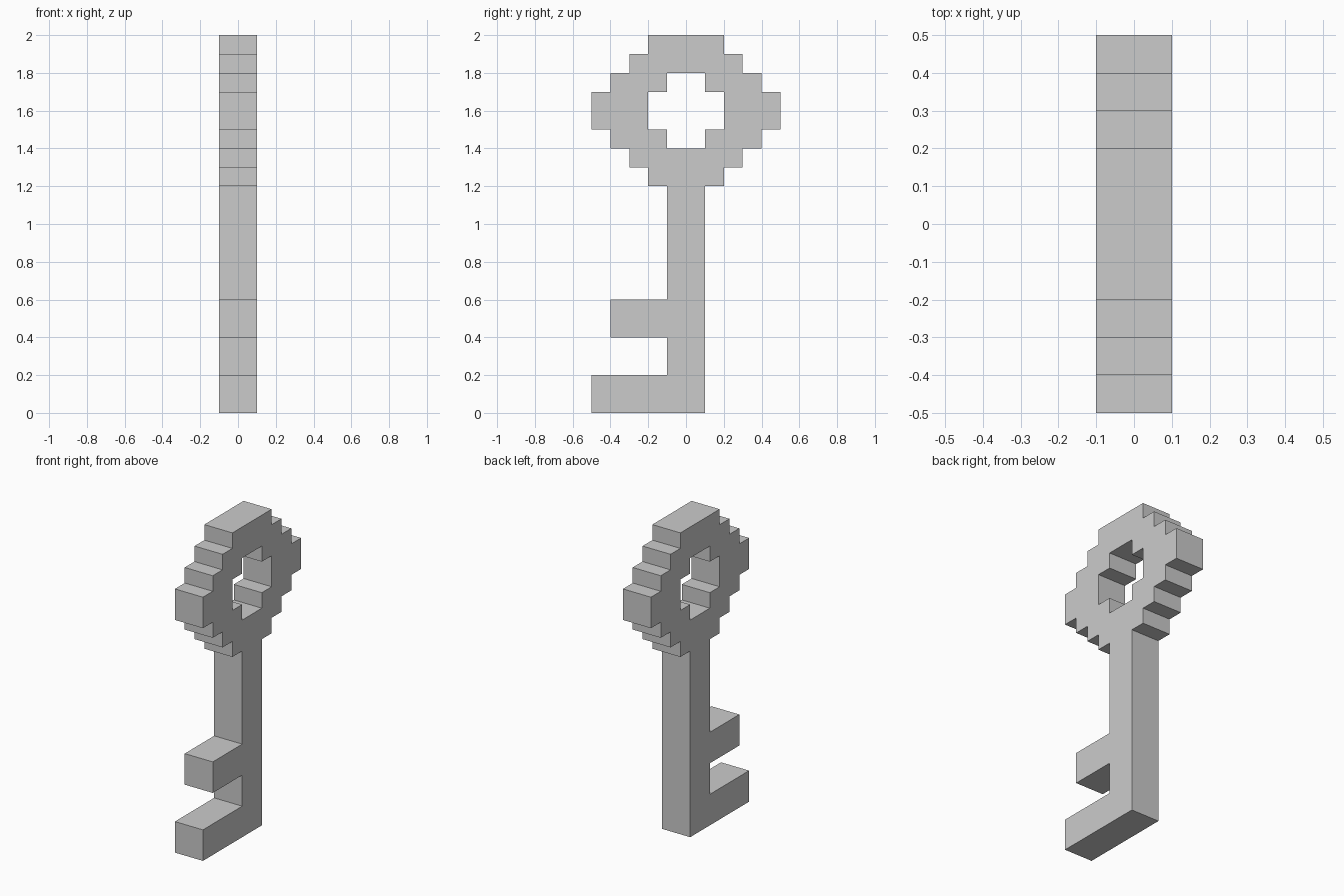
import bpy
import bmesh

cube = bpy.data.objects.get("Cube")
if cube:
    bpy.data.objects.remove(cube)

UNIT = 0.1          # one stair step
HALF_THICKNESS = 0.1

grey = bpy.data.materials.new("light_grey")
grey.use_nodes = True
colour = (0.6, 0.6, 0.6, 1)
grey.diffuse_color = colour
grey.node_tree.nodes["Principled BSDF"].inputs["Base Color"].default_value = colour


def slab(name, outline, is_open):
    """Extrude a (y, z) outline along x, leaving joint edges without a wall."""
    bm = bmesh.new()
    left, right = [
        [bm.verts.new((x, y * UNIT, z * UNIT)) for y, z in outline]
        for x in (HALF_THICKNESS, -HALF_THICKNESS)
    ]
    bm.faces.new(left)
    bm.faces.new(right[::-1])
    for i, a in enumerate(outline):
        j = (i + 1) % len(outline)
        if not is_open(a, outline[j]):
            bm.faces.new((left[j], left[i], right[i], right[j]))
    bmesh.ops.recalc_face_normals(bm, faces=bm.faces)
    mesh = bpy.data.meshes.new(name)
    bm.to_mesh(mesh)
    bm.free()
    mesh.materials.append(grey)
    obj = bpy.data.objects.new(name, mesh)
    bpy.context.collection.objects.link(obj)
    return obj


# Bow: stepped half ring, mirrored front to back
outer = [(0, 12), (1, 12), (2, 12), (2, 13), (3, 13), (3, 14), (4, 14), (4, 15),
         (5, 15), (5, 17), (4, 17), (4, 18), (3, 18), (3, 19), (2, 19), (2, 20), (0, 20)]
inner = [(0, 18), (1, 18), (1, 17), (2, 17), (2, 15), (1, 15), (1, 14), (0, 14)]
bow = slab("bow", outer + inner,
           lambda a, b: a[0] == b[0] == 0 or (a, b) == ((0, 12), (1, 12)))
mirror = bow.modifiers.new("mirror", "MIRROR")
mirror.use_axis = (False, True, False)

# Shaft with its two teeth, open where it joins the bow
shaft = [(1, 0), (1, 12), (-1, 12), (-1, 6), (-4, 6), (-4, 4),
         (-1, 4), (-1, 2), (-5, 2), (-5, 0)]
slab("shaft_and_teeth", shaft, lambda a, b: a[1] == b[1] == 12)
